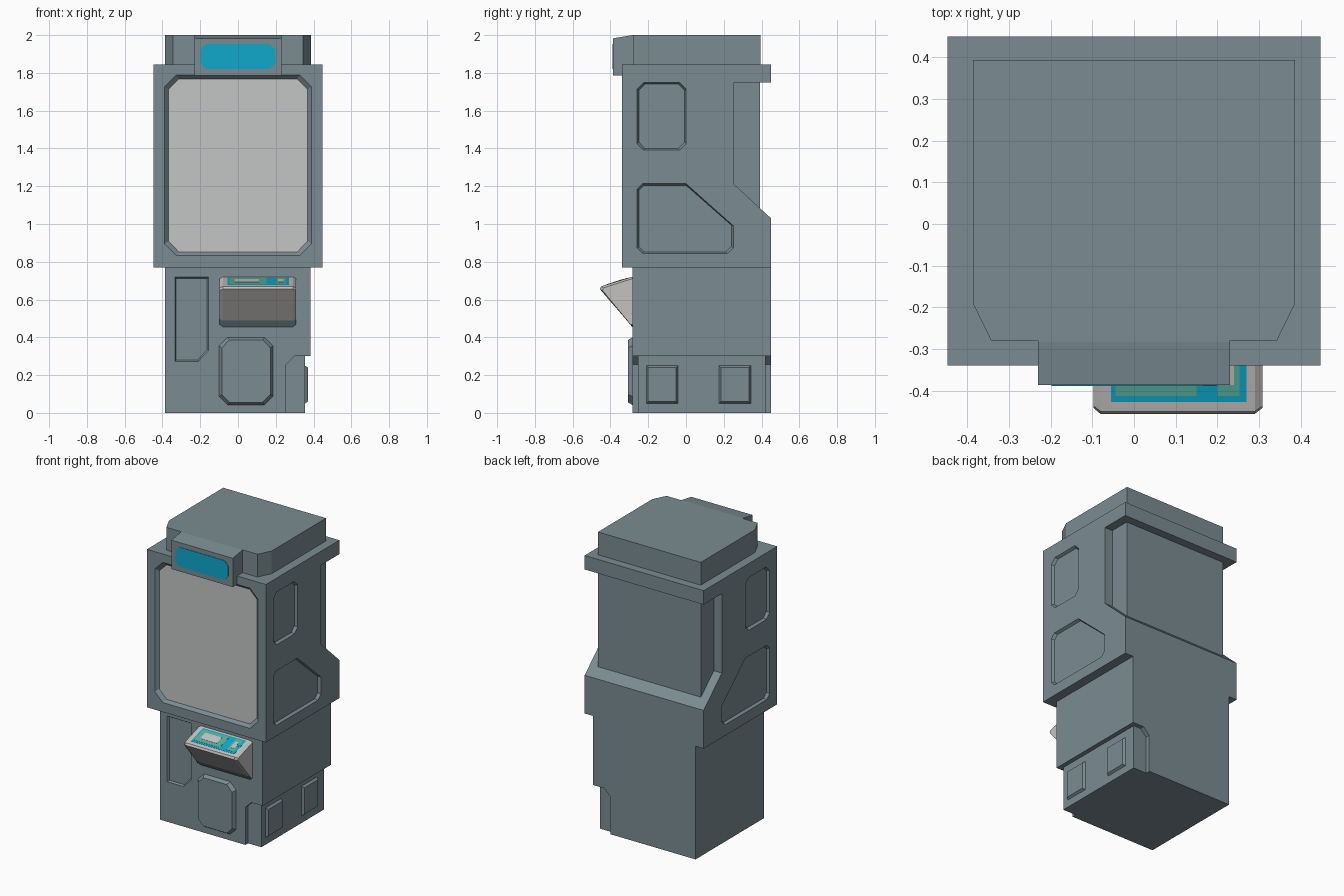
import bpy, bmesh

if "Cube" in bpy.data.objects:
    bpy.data.objects.remove(bpy.data.objects["Cube"])


def material(name, rgb):
    m = bpy.data.materials.new(name)
    m.diffuse_color = (*rgb, 1)
    m.use_nodes = True
    m.node_tree.nodes["Principled BSDF"].inputs["Base Color"].default_value = m.diffuse_color
    return m


BODY = material("slate_grey", (0.197, 0.263, 0.287))
PALE = material("pale_grey", (0.55, 0.56, 0.56))
TRAY = material("warm_light_grey", (0.55, 0.54, 0.53))
CYAN = material("cyan", (0.005, 0.39, 0.60))
MINT = material("mint", (0.093, 0.434, 0.333))


def prism(name, pts, axis, sections, mat):
    """Loft a 2D outline along an axis; sections are (level, inset) pairs."""
    us, vs = [p[0] for p in pts], [p[1] for p in pts]
    cu, cv = (min(us) + max(us)) / 2, (min(vs) + max(vs)) / 2
    su, sv = max(us) - min(us), max(vs) - min(vs)
    bm = bmesh.new()
    rings = []
    for level, inset in sections:
        ring = []
        for u, v in pts:
            u = cu + (u - cu) * (1 - 2 * inset / su)
            v = cv + (v - cv) * (1 - 2 * inset / sv)
            co = {"x": (level, u, v), "y": (u, level, v), "z": (u, v, level)}[axis]
            ring.append(bm.verts.new(co))
        rings.append(ring)
    n = len(pts)
    for a, b in zip(rings, rings[1:]):
        for i in range(n):
            bm.faces.new((a[i], a[(i + 1) % n], b[(i + 1) % n], b[i]))
    bm.faces.new(rings[0])
    bm.faces.new(rings[-1])
    bmesh.ops.recalc_face_normals(bm, faces=bm.faces)
    me = bpy.data.meshes.new(name)
    bm.to_mesh(me)
    bm.free()
    me.materials.append(mat)
    ob = bpy.data.objects.new(name, me)
    bpy.context.collection.objects.link(ob)
    return ob


def rect(u0, u1, v0, v1, c=0.0):
    """Rectangle outline, with chamfered corners if c > 0."""
    if not c:
        return [(u0, v0), (u1, v0), (u1, v1), (u0, v1)]
    return [(u0 + c, v0), (u1 - c, v0), (u1, v0 + c), (u1, v1 - c),
            (u1 - c, v1), (u0 + c, v1), (u0, v1 - c), (u0, v0 + c)]


def recess(target, name, pts, axis, surface, floor, inset):
    """Sink a bevelled panel into the target."""
    out = surface + (surface - floor) * 0.1
    cutter = prism(name + "_cutter", pts, axis, [(out, 0), (floor, inset)], BODY)
    cutter.hide_render = True
    cutter.hide_set(True)
    mod = target.modifiers.new(name, "BOOLEAN")
    mod.operation = "DIFFERENCE"
    mod.object = cutter


# Upper cabinet with the stepped back
upper = prism("upper_cabinet", [
    (-0.34, 0.77), (0.45, 0.77), (0.45, 1.03), (0.255, 1.21), (0.255, 1.75),
    (0.45, 1.75), (0.45, 1.845), (-0.34, 1.845)], "x", [(-0.448, 0), (0.448, 0)], BODY)
prism("back_block", rect(-0.388, 0.388, 0.24, 0.393), "z", [(1.0, 0), (1.78, 0)], BODY)

# Main display sunk into the front
recess(upper, "display_recess", rect(-0.39, 0.39, 0.832, 1.79, 0.06), "y", -0.34, -0.318, 0.022)
prism("display", rect(-0.368, 0.368, 0.852, 1.768, 0.055), "y", [(-0.315, 0), (-0.32, 0)], PALE)

# Sunken panels on both sides
side_low = [(-0.23, 0.843), (0.22, 0.843), (0.252, 0.873), (0.252, 0.99), (0.0, 1.215),
            (-0.23, 1.215), (-0.26, 1.185), (-0.26, 0.873)]
for s, side in ((1, "right"), (-1, "left")):
    recess(upper, side + "_upper_panel", rect(-0.26, 0.002, 1.39, 1.75, 0.035),
           "x", s * 0.448, s * 0.43, 0.01)
    recess(upper, side + "_lower_panel", side_low, "x", s * 0.448, s * 0.43, 0.01)

# Top cap and sign housing
prism("top_cap", [(-0.387, 0.394), (-0.387, -0.19), (-0.343, -0.28), (0.343, -0.28),
                  (0.387, -0.19), (0.387, 0.394)], "z", [(1.83, 0), (2.0, 0)], BODY)
prism("sign_housing", [(-0.386, 1.787), (-0.25, 1.787), (-0.25, 2.0), (-0.283, 2.0),
                       (-0.386, 1.983)], "x", [(-0.231, 0), (0.231, 0)], BODY)
prism("sign_panel", rect(-0.198, 0.198, 1.82, 1.952, 0.03), "y", [(-0.38, 0), (-0.389, 0)], CYAN)

# Lower cabinet with the notched right foot
lower = prism("lower_cabinet", [
    (-0.387, 0), (0.255, 0), (0.255, 0.255), (0.3, 0.3), (0.385, 0.3),
    (0.385, 0.78), (-0.387, 0.78)], "y", [(-0.284, 0), (0.45, 0)], BODY)
prism("foot_block", rect(0.2, 0.355, -0.255, 0.42), "z", [(0, 0), (0.31, 0)], BODY)
for i, y in enumerate((-0.21, 0.175)):
    prism(f"foot_panel_{i + 1}", rect(y, y + 0.168, 0.05, 0.25), "x",
          [(0.35, 0), (0.355, 0), (0.37, 0.01)], BODY)

# Front panels: one sunk, one raised
recess(lower, "tall_front_panel", [
    (-0.335, 0.272), (-0.21, 0.272), (-0.155, 0.33), (-0.155, 0.72), (-0.335, 0.72)],
    "y", -0.284, -0.272, 0.008)
prism("front_hatch", rect(-0.1, 0.185, 0.042, 0.4, 0.045), "y",
      [(-0.27, 0), (-0.284, 0), (-0.307, 0.014)], BODY)

# Control console, with its lowest strip in the body colour
tray = prism("console", [(-0.26, 0.728), (-0.45, 0.67), (-0.456, 0.655), (-0.312, 0.488),
                         (-0.285, 0.455), (-0.26, 0.455)], "x",
             [(-0.097, 0.014), (-0.08, 0), (0.29, 0), (0.308, 0.014)], TRAY)
tray.data.materials.append(BODY)
for f in tray.data.polygons:
    if f.center.z < 0.482:
        f.material_index = 1


# Touch screen made of thin sloped plates
def slope_plate(name, x0, x1, y0, y1, t, mat):
    z0, z1 = (0.67 + (y + 0.45) * 0.3053 for y in (y0, y1))
    prism(name, [(y0, z0 - 0.003), (y1, z1 - 0.003), (y1, z1 + t), (y0, z0 + t)],
          "x", [(x0, 0), (x1, 0)], mat)


slope_plate("touch_screen", -0.055, 0.27, -0.427, -0.297, 0.001, CYAN)
slope_plate("touch_field_left", -0.045, 0.15, -0.413, -0.307, 0.002, MINT)
slope_plate("touch_field_right", 0.2, 0.253, -0.413, -0.307, 0.002, MINT)
slope_plate("touch_window_left", -0.015, 0.11, -0.387, -0.33, 0.003, PALE)
slope_plate("touch_window_right", 0.213, 0.24, -0.387, -0.33, 0.003, PALE)
